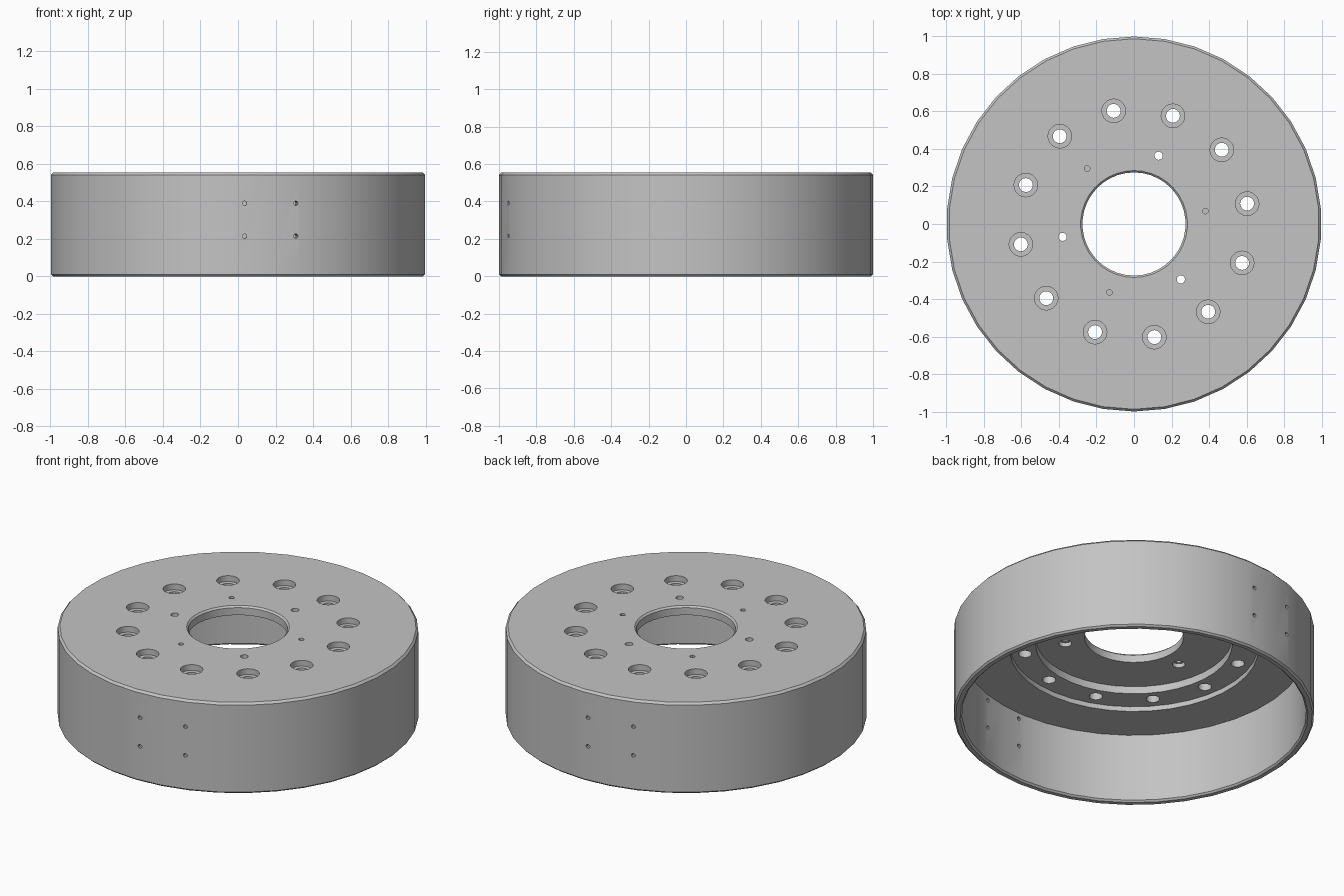
import bpy, bmesh
from math import radians, cos, sin, tau
from mathutils import Matrix

cube = bpy.data.objects.get("Cube")
if cube:
    bpy.data.objects.remove(cube)

steel = bpy.data.materials.new("grey_steel")
steel.use_nodes = True
grey = (0.55, 0.55, 0.55, 1)
steel.diffuse_color = grey
steel.node_tree.nodes["Principled BSDF"].inputs["Base Color"].default_value = grey


def lathe(bm, profile, sides, matrix=Matrix(), closed=False, phase=0.0):
    """Revolve (radius, height) points about z; cap the ends unless closed."""
    rings = [[bm.verts.new(matrix @ Matrix.Rotation(phase + tau * i / sides, 4, 'Z')
                           @ Matrix.Translation((r, 0, z)).to_translation())
              for i in range(sides)] for r, z in profile]
    pairs = list(zip(rings, rings[1:]))
    if closed:
        pairs.append((rings[-1], rings[0]))
    else:
        bm.faces.new(rings[0])
        bm.faces.new(rings[-1])
    for a, b in pairs:
        for i in range(sides):
            j = (i + 1) % sides
            bm.faces.new((a[i], a[j], b[j], b[i]))


def finish(bm, name):
    bmesh.ops.recalc_face_normals(bm, faces=bm.faces)
    mesh = bpy.data.meshes.new(name)
    bm.to_mesh(mesh)
    bm.free()
    mesh.materials.append(steel)
    obj = bpy.data.objects.new(name, mesh)
    bpy.context.collection.objects.link(obj)
    return obj


def polar(radius, angle, z=0.0):
    a = radians(angle)
    return Matrix.Translation((radius * cos(a), radius * sin(a), z))


TOP, WEB, RING, HUB = 0.555, 0.425, 0.455, 0.5

# Drum: chamfered wall, stepped web and central bore
drum_profile = [
    (0.275, HUB), (0.545, HUB), (0.545, RING), (0.69, RING), (0.69, WEB),
    (0.955, WEB), (0.955, 0.01), (0.965, 0), (0.99, 0), (1.0, 0.01),
    (1.0, TOP - 0.013), (0.988, TOP), (0.285, TOP), (0.275, TOP - 0.01)]
bm = bmesh.new()
lathe(bm, drum_profile, 38, closed=True, phase=tau / 4)
drum = finish(bm, "brake_drum")

# Hole cutters
bm = bmesh.new()
for k in range(12):      # counterbored wheel bolt holes
    lathe(bm, [(0.037, 0.4), (0.037, TOP - 0.035), (0.063, TOP - 0.035), (0.063, 0.6)],
          20, polar(0.613, 10.2 + 30 * k))
for k in range(3):       # mounting holes, and blind threaded holes
    lathe(bm, [(0.036, 0.45), (0.036, HUB + 0.025), (0.022, HUB + 0.025), (0.022, 0.6)],
          16, polar(0.387, 70.2 + 120 * k))
    lathe(bm, [(0.015, TOP - 0.03), (0.015, 0.6)], 12, polar(0.387, 10.2 + 120 * k))
for angle in (92, 108, 272, 288):   # small wall holes, front and back
    for z in (0.215, 0.39):
        turn = Matrix.Rotation(radians(angle), 4, 'Z') @ Matrix.Rotation(radians(90), 4, 'Y')
        lathe(bm, [(0.012, -0.06), (0.012, 0.06)], 10, polar(0.975, angle, z) @ turn)
cutter = finish(bm, "hole_cutter")
cutter.hide_render = True

cut = drum.modifiers.new("holes", 'BOOLEAN')
cut.operation = 'DIFFERENCE'
cut.solver = 'EXACT'
cut.object = cutter
bpy.context.view_layer.objects.active = drum
for obj in bpy.context.selected_objects:
    obj.select_set(False)
drum.select_set(True)
bpy.ops.object.modifier_apply(modifier=cut.name)
bpy.data.objects.remove(cutter)
bpy.ops.object.shade_smooth_by_angle(angle=radians(30))
